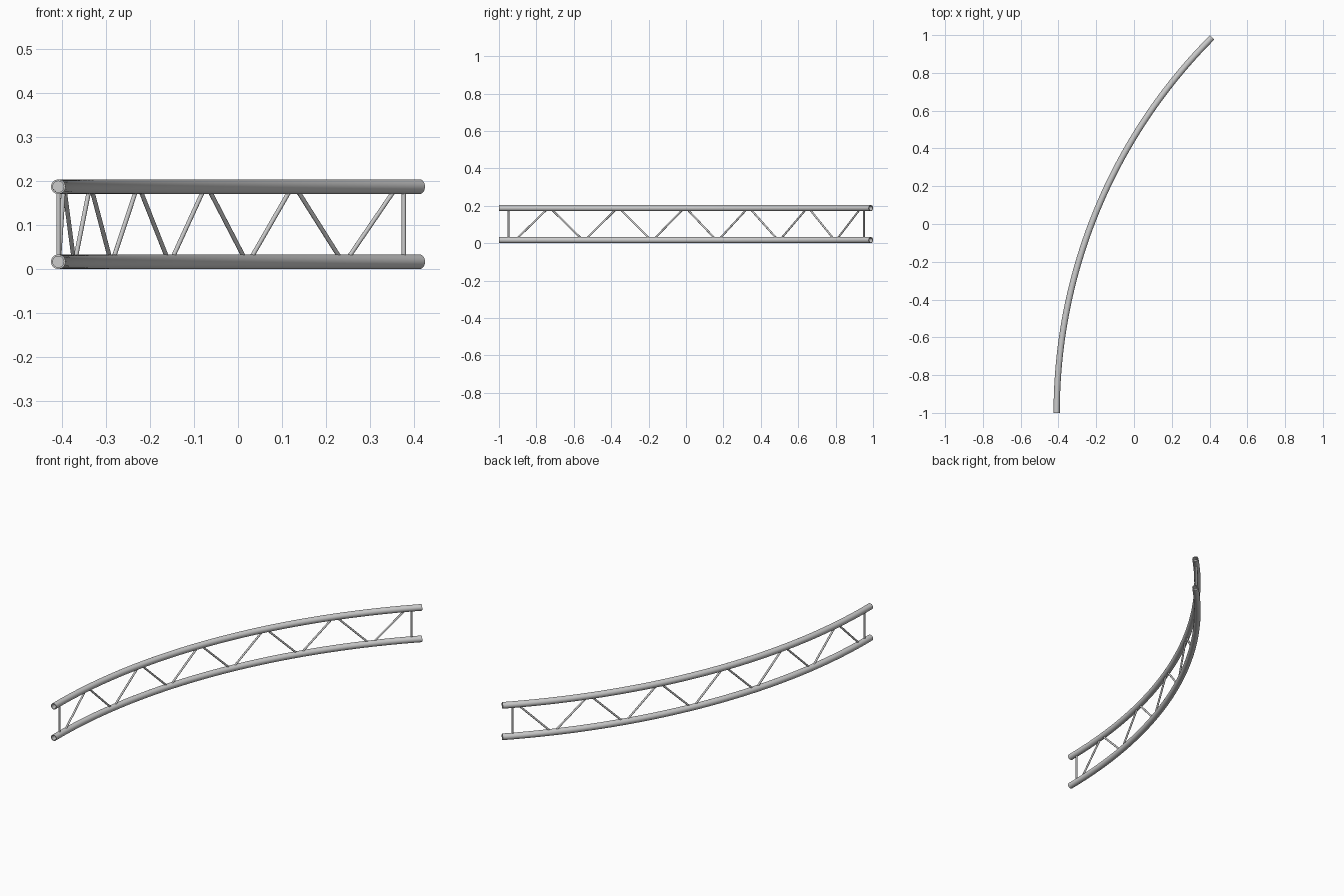
import bpy, bmesh
from math import sin, cos, pi
from mathutils import Vector

if "Cube" in bpy.data.objects:
    bpy.data.objects.remove(bpy.data.objects["Cube"])

R, TUBE, BRACE = 2.812, 0.0165, 0.005     # arc radius, chord radius, brace radius
SWEEP = pi / 4
CX, CY = 2.4026, -1.0                     # arc centre
Z_LOW, Z_HIGH = TUBE, 0.1875
STEPS, SIDES = 64, 32


def arc(a, z, r=R):
    return Vector((CX - r * cos(a), CY + r * sin(a), z))


def finish(bm, name):
    bmesh.ops.recalc_face_normals(bm, faces=bm.faces)
    mesh = bpy.data.meshes.new(name)
    bm.to_mesh(mesh)
    bm.free()
    ob = bpy.data.objects.new(name, mesh)
    bpy.context.collection.objects.link(ob)
    bpy.ops.object.select_all(action='DESELECT')
    ob.select_set(True)
    bpy.context.view_layer.objects.active = ob
    bpy.ops.object.shade_smooth_by_angle(angle=0.6)
    return ob


def chord(name, z):
    # curved tube with a recessed bore at each end
    bm = bmesh.new()
    bore, depth = TUBE * 0.76, 0.03 / R
    stations = [(depth, bore), (0, bore)]
    stations += [(SWEEP * i / STEPS, TUBE) for i in range(STEPS + 1)]
    stations += [(SWEEP, bore), (SWEEP - depth, bore)]
    rings = []
    for a, r in stations:
        rings.append([bm.verts.new(arc(a, z + r * sin(t), R + r * cos(t)))
                      for t in (2 * pi * j / SIDES for j in range(SIDES))])
    for p, q in zip(rings, rings[1:]):
        for j in range(SIDES):
            k = (j + 1) % SIDES
            bm.faces.new((p[j], p[k], q[k], q[j]))
    bm.faces.new(rings[0])
    bm.faces.new(rings[-1])
    return finish(bm, name)


def rod(name, p, q):
    bm = bmesh.new()
    bmesh.ops.create_cone(bm, cap_ends=True, segments=16, radius1=BRACE,
                          radius2=BRACE, depth=(q - p).length)
    bm.transform((q - p).to_track_quat('Z', 'Y').to_matrix().to_4x4())
    bmesh.ops.translate(bm, verts=bm.verts, vec=(p + q) / 2)
    return finish(bm, name)


# Main chords
chord("lower_chord", Z_LOW)
chord("upper_chord", Z_HIGH)

# End posts
for name, a in (("start_post", 0.0178), ("end_post", SWEEP - 0.0185)):
    rod(name, arc(a, Z_LOW), arc(a, Z_HIGH))

# Zigzag diagonal braces
FIRST, PITCH, GAP = 0.0292, 0.0665, 0.002
for i in range(11):
    a = FIRST + i * PITCH
    z0, z1 = (Z_LOW, Z_HIGH) if i % 2 == 0 else (Z_HIGH, Z_LOW)
    rod(f"diagonal_brace_{i + 1}", arc(a + GAP, z0), arc(a + PITCH - GAP, z1))
